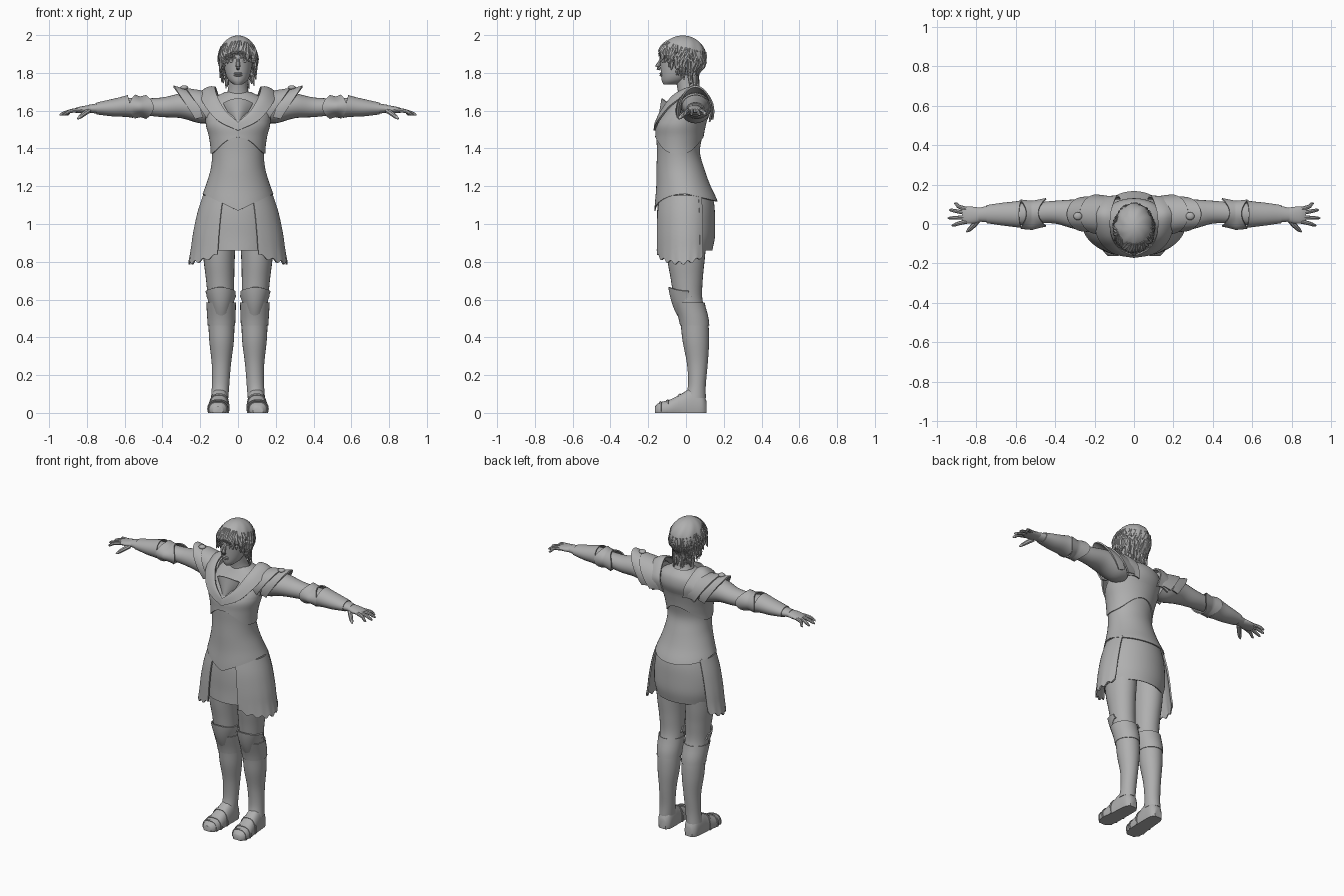
import bpy, bmesh, random
from math import sin, cos, pi, tau, radians
from mathutils import Vector

cube = bpy.data.objects.get("Cube")
if cube:
    bpy.data.objects.remove(cube)

grey = bpy.data.materials.new("plain_grey")
grey.use_nodes = True
grey.diffuse_color = (.43, .43, .43, 1)
grey.node_tree.nodes["Principled BSDF"].inputs["Base Color"].default_value = (.43, .43, .43, 1)


def at(rows, t):
    """Smooth interpolation through a list of equal-length tuples, t in 0..1."""
    last = len(rows) - 1
    f = t * last
    i = int(f)
    f -= i
    near = [rows[max(0, min(last, i + k))] for k in (-1, 0, 1, 2)]
    return [b + .5 * f * (c - a + f * (2 * a - 5 * b + 4 * c - d + f * (3 * (b - c) + d - a)))
            for a, b, c, d in zip(*near)]


def ring(rows, t, angle, grow=0):
    """Point on an elliptical section: position along the axis, then two offsets."""
    pos, cp, cq, rp, rq = at(rows, t)
    return pos, cp + (rp + grow) * cos(angle), cq + (rq + grow) * sin(angle)


def upright(rows, t, angle, grow=0):
    z, x, y = ring(rows, t, angle, grow)
    return x, y, z


def grid(name, fn, nu, nv, thick=0, closed=False, mirror=False):
    """Surface from fn(u, v); closed ones are capped, thick ones become shells."""
    bm = bmesh.new()
    cols = nu if closed else nu + 1
    vs = [[bm.verts.new(fn(u / nu, v / nv)) for u in range(cols)] for v in range(nv + 1)]
    for low, high in zip(vs, vs[1:]):
        for u in range(nu):
            w = (u + 1) % cols
            bm.faces.new((low[u], low[w], high[w], high[u]))
    bmesh.ops.remove_doubles(bm, verts=bm.verts[:], dist=.00001)
    if thick:
        bmesh.ops.recalc_face_normals(bm, faces=bm.faces[:])
        bmesh.ops.solidify(bm, geom=bm.faces[:], thickness=thick)
    elif closed:
        bmesh.ops.holes_fill(bm, edges=[e for e in bm.edges if e.is_boundary], sides=0)
    bmesh.ops.recalc_face_normals(bm, faces=bm.faces[:])
    mesh = bpy.data.meshes.new(name)
    bm.to_mesh(mesh)
    bm.free()
    mesh.materials.append(grey)
    mesh.shade_smooth()
    mesh.set_sharp_from_angle(angle=radians(42))
    obj = bpy.data.objects.new(name, mesh)
    bpy.context.collection.objects.link(obj)
    if mirror:
        mod = obj.modifiers.new("mirror", 'MIRROR')
        mod.use_mirror_merge = False
    return obj


def tube(name, path, sides=8, steps=8, mirror=False):
    """Tapered tube through (x, y, z, radius) points."""
    def fn(u, v):
        p = at(path, v)
        ahead, behind = at(path, min(1, v + .02)), at(path, max(0, v - .02))
        turn = (Vector(ahead[:3]) - Vector(behind[:3])).to_track_quat('Z', 'Y')
        return Vector(p[:3]) + turn @ Vector((cos(tau * u), sin(tau * u), 0)) * p[3]
    grid(name, fn, sides, steps, closed=True, mirror=mirror)


def ball(name, c, r, mirror=False):
    grid(name, lambda u, v: (c[0] + r[0] * sin(pi * v) * cos(tau * u),
                             c[1] + r[1] * sin(pi * v) * sin(tau * u),
                             c[2] + r[2] * cos(pi * v)), 16, 10, closed=True, mirror=mirror)


# Torso armour with a pointed front hem
torso = [(1.16, 0, 0, .187, .167), (1.22, 0, -.015, .165, .143), (1.3, 0, -.03, .143, .126),
         (1.38, 0, -.04, .138, .114), (1.46, 0, -.035, .15, .121), (1.53, 0, -.025, .17, .13),
         (1.6, 0, .01, .17, .12), (1.66, 0, .03, .14, .092), (1.7, 0, .025, .065, .06)]


def torso_fn(u, v):
    a = tau * u
    x, y, z = upright(torso, v, a)
    drop = .09 * (1 - abs(cos(a))) if sin(a) < 0 else .04 * sin(a)
    return x, y, z - drop * (1 - v) ** 8


grid("torso_armour", torso_fn, 48, 40, thick=.006, closed=True)


def chest_fn(u, v):
    a = tau * u
    low = 2.9 + 1.1 * abs(sin(a)) ** 3
    return upright(torso, (low + (5.3 - low) * v) / 8, a, .007 * (1 - v))


grid("chest_plate", chest_fn, 48, 10, thick=.006, closed=True)

# Neck and raised collar plate
neck = [(1.66, 0, .025, .075, .065), (1.71, 0, .01, .053, .054), (1.79, 0, -.005, .05, .055)]
grid("neck", lambda u, v: upright(neck, v, tau * u), 24, 8, closed=True)
grid("collar_plate", lambda u, v: ((2 * u - 1) * (.03 + .05 * v), -.148 + .018 * v + .03 * (2 * u - 1) ** 2,
                                   1.55 + .115 * v - .025 * v * (2 * u - 1) ** 2), 12, 6, thick=.008)

# Mantle straps: inner edge, then outer edge
strap = [(.07, .135, 1.55, .15, .13, 1.54), (.09, .14, 1.64, .18, .135, 1.62),
         (.118, .05, 1.727, .2, .05, 1.7), (.115, -.06, 1.69, .185, -.07, 1.64),
         (.07, -.13, 1.605, .11, -.148, 1.55), (0, -.163, 1.54, 0, -.172, 1.495)]


def strap_fn(u, v):
    p = at(strap, v)
    point = Vector(p[:3]).lerp(Vector(p[3:]), u)
    return point + Vector((0, .0, .012)) * sin(pi * u)


grid("mantle_strap", strap_fn, 8, 32, thick=.01, mirror=True)

# Layered shoulder guards, rims swept inward at the sides
guards = {"inner_shoulder_guard": [(.15, .045, 1.6, .095, .1), (.21, .045, 1.6, .1, .11), (.275, .05, 1.595, .1, .125)],
          "outer_shoulder_guard": [(.23, .05, 1.6, .09, .1), (.29, .05, 1.6, .09, .118), (.34, .05, 1.6, .088, .133)]}
for name, rows in guards.items():
    def guard_fn(u, v):
        a = -.35 + (pi + .7) * u
        x, y, z = ring(rows, v, a)
        return x - .085 * (1 - sin(a)) * (.4 + .6 * v), y, z
    grid(name, guard_fn, 28, 8, thick=.009, mirror=True)
ball("shoulder_stud", (.285, .04, 1.722), (.022, .02, .012), mirror=True)

# Arms with elbow guard and bracer
arm = [(.13, .05, 1.62, .08, .08), (.2, .05, 1.615, .083, .082), (.3, .05, 1.626, .075, .066),
       (.4, .06, 1.618, .058, .052), (.5, .056, 1.62, .053, .045), (.58, .05, 1.622, .056, .046),
       (.66, .05, 1.616, .053, .041), (.74, .05, 1.612, .042, .028), (.79, .047, 1.61, .034, .021)]
grid("arm", lambda u, v: ring(arm, v, tau * u), 24, 40, closed=True, mirror=True)


def elbow_fn(u, v):
    a = tau * u
    rim = abs(2 * v - 1)
    spike = max(0, -cos(a)) ** 6
    where = 4.2 + (2 * v - 1) * (.55 + .2 * cos(2 * a))
    return ring(arm, where / 8, a, .01 + .008 * rim + .022 * spike * (1 - rim))


grid("elbow_guard", elbow_fn, 32, 10, thick=.007, closed=True, mirror=True)
grid("bracer", lambda u, v: ring(arm, (4.85 + 2.3 * v + .2 * sin(tau * u) * (1 - v)) / 8, tau * u,
                                 .005 + .01 * (1 - v) ** 4), 28, 12, thick=.005, closed=True, mirror=True)

# Hands
palm = [(.77, .047, 1.61, .033, .021), (.81, .045, 1.607, .042, .019),
        (.85, .045, 1.603, .043, .015), (.872, .046, 1.6, .036, .009)]
grid("palm", lambda u, v: ring(palm, v, tau * u), 20, 10, closed=True, mirror=True)
for name, y, spread, tip in (("index_finger", .012, -.018, .925), ("middle_finger", .034, -.004, .944),
                             ("ring_finger", .056, .014, .938), ("little_finger", .076, .026, .912)):
    tube(name, [(.85, y, 1.603, .011), (.89, y + spread / 2, 1.597, .01),
                (tip - .012, y + spread, 1.583, .008), (tip, y + spread * 1.1, 1.576, .003)], mirror=True)
tube("thumb", [(.79, .02, 1.6, .014), (.815, -.008, 1.583, .013),
               (.838, -.03, 1.565, .01), (.85, -.04, 1.557, .003)], mirror=True)

# Skirt and side armour panels
skirt = [(.86, 0, -.008, .188, .147), (.93, 0, 0, .2, .153), (1.02, 0, 0, .2, .154),
         (1.1, 0, 0, .188, .15), (1.18, 0, 0, .165, .135)]
grid("skirt", lambda u, v: upright(skirt, v, tau * u), 48, 16, thick=.006, closed=True)
panel = [(.785, 0, 0, .262, .168), (.86, 0, 0, .25, .17), (.95, 0, 0, .238, .17),
         (1.06, 0, 0, .215, .166), (1.15, 0, 0, .186, .154)]


def panel_fn(u, v):
    x, y, z = upright(panel, v, radians(-65 + 97 * u))
    hem = .05 * (1 - u) ** 3 + .045 * u ** 4 + .009 * sin(u * 38)
    return x, y, z + hem * (1 - v) ** 3


grid("side_panel", panel_fn, 48, 16, thick=.008, mirror=True)
grid("side_panel_border", lambda u, v: Vector(panel_fn(.93 + .07 * u, v)) * 1.004, 3, 16, thick=.009, mirror=True)

# Legs and boots
leg = [(.08, .097, .05, .046, .055), (.15, .092, .058, .046, .047), (.26, .088, .06, .051, .055),
       (.38, .087, .052, .065, .07), (.49, .088, .042, .069, .074), (.6, .09, .012, .07, .075),
       (.71, .095, .004, .075, .085), (.82, .1, 0, .083, .1), (.98, .1, 0, .092, .115)]
grid("leg", lambda u, v: upright(leg, v, tau * u), 28, 44, closed=True, mirror=True)
grid("boot_cuff", lambda u, v: upright(leg, (3.75 + 1.1 * v) / 8, tau * u, .004 + .005 * v), 28, 6,
     thick=.004, closed=True, mirror=True)


def knee_fn(u, v):
    a = radians(-185 + 190 * u)
    front = max(0, -sin(a))
    x, y, z = upright(leg, (4.6 + .95 * v) / 8, a, .008)
    z = .615 - .1 * front ** 2 + (.03 + .12 * front ** 2) * v
    return x, y - front * (.012 + .018 * v * (1 - v) - .024 * (1 - v)), z


grid("knee_guard", knee_fn, 28, 10, thick=.008, mirror=True)

# Feet: (y, x centre, half width, height), flat underneath
foot = [(.109, .095, .024, .06), (.085, .095, .043, .11), (.03, .097, .048, .13), (-.03, .1, .05, .098),
        (-.09, .104, .054, .068), (-.14, .106, .046, .055), (-.163, .106, .026, .035)]


def foot_fn(u, v, grow=0):
    y, x, w, h = at(foot, v)
    c, s = cos(tau * u), sin(tau * u)
    side = abs(c) ** .7 * (1 if c > 0 else -1)
    return x + (w + grow) * side, y, max(0, h * .3 + (h * .7 + grow) * s)


grid("foot", foot_fn, 28, 28, closed=True, mirror=True)
for i, v in enumerate((.5, .68, .8)):
    grid(f"foot_strap_{i + 1}", lambda s, t: foot_fn(s, v + .035 * t, .005), 28, 2,
         thick=.004, closed=True, mirror=True)

# Head and face
head = [(1.738, 0, -.085, .022, .034), (1.758, 0, -.065, .047, .063), (1.79, 0, -.05, .064, .082),
        (1.84, 0, -.035, .075, .1), (1.89, 0, -.022, .08, .114), (1.94, 0, -.02, .074, .104),
        (1.985, 0, -.02, .035, .05)]
grid("head", lambda u, v: upright(head, v, tau * u), 32, 24, closed=True)
tube("nose", [(0, -.128, 1.882, .007), (0, -.142, 1.85, .01), (0, -.15, 1.832, .013), (0, -.136, 1.82, .008)])
for name, z in (("upper_lip", 1.797), ("lower_lip", 1.787)):
    ball(name, (0, -.13, z), (.023, .01, .006))
ball("eye", (.031, -.121, 1.862), (.016, .009, .008), mirror=True)
tube("eyebrow", [(.012, -.137, 1.879, .004), (.035, -.13, 1.885, .005), (.056, -.113, 1.878, .002)], mirror=True)
ball("ear", (.08, -.01, 1.845), (.01, .02, .032), mirror=True)


# Short wavy hair: cap plus hanging locks
def hair_fn(a, t):
    back = (1 + sin(a)) / 2
    p = t * (1.3 + 1.15 * back ** .8)
    r = sin(p) * (1 + .025 * sin(9 * a + 4 * p) * sin(p))
    return Vector((.1 * r * cos(a), -.017 + .123 * r * sin(a), 1.885 + .113 * cos(p)))


grid("hair_cap", lambda u, v: hair_fn(tau * u, v), 48, 20, thick=.01, closed=True)
random.seed(4)
for i in range(44):
    a = tau * i / 44
    back = (1 + sin(a)) / 2
    length = .035 + .05 * min(1, 1.7 * back) + random.uniform(-.012, .012)
    sway = random.uniform(-.2, .2)
    root, mid, edge = hair_fn(a - sway, .55), hair_fn(a, .8), hair_fn(a + sway / 2, 1)
    out = Vector((cos(a), sin(a), 0))
    end = edge + Vector((0, 0, -length)) + out * random.uniform(-.004, .012)
    bend = edge.lerp(end, .55) - out * .004
    tube(f"hair_lock_{i + 1}", [(*root, .004), (*mid, .01), (*edge, .012), (*bend, .009), (*end, .002)],
         sides=6, steps=10)
